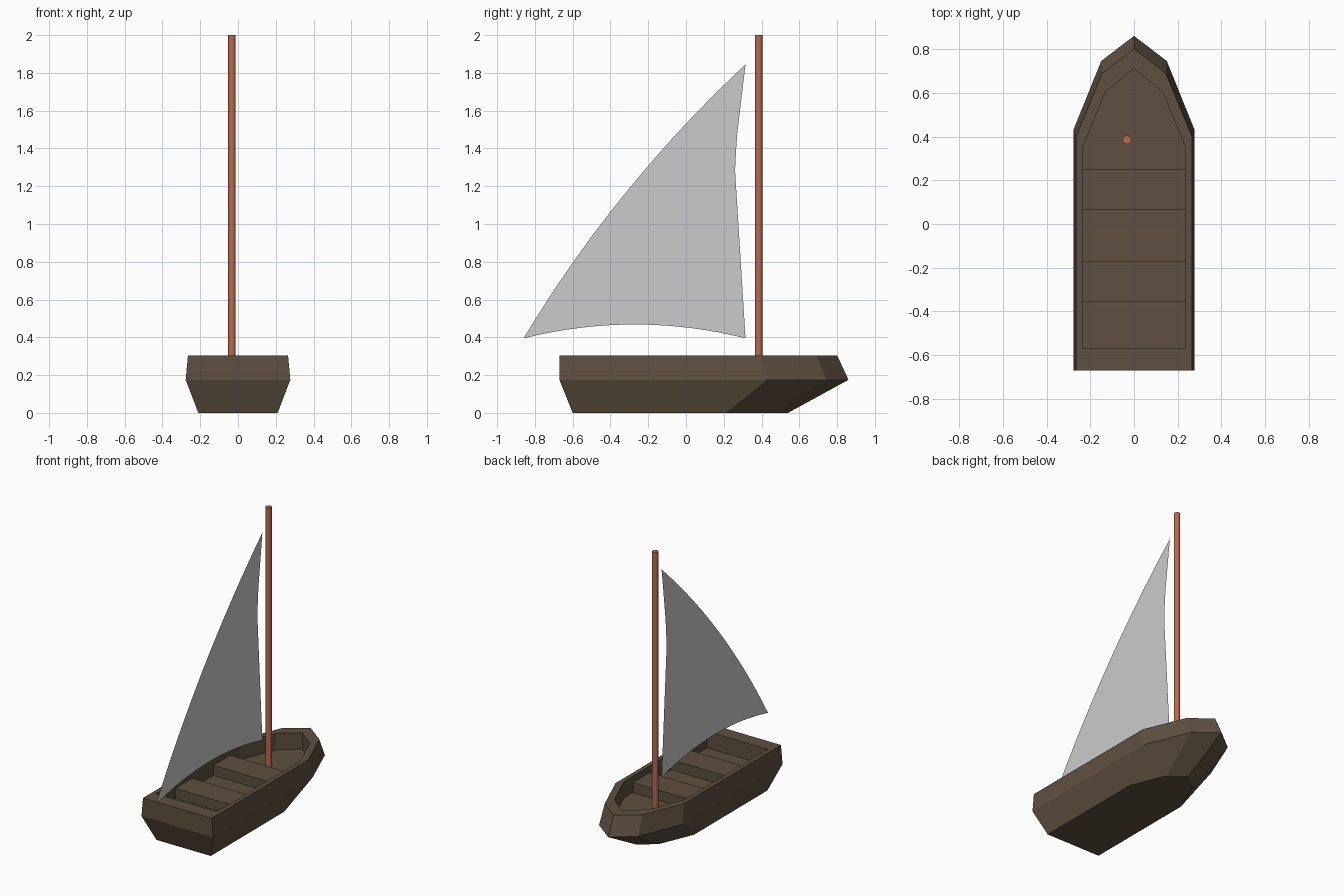
import bpy, bmesh
from mathutils import Vector

if "Cube" in bpy.data.objects:
    bpy.data.objects.remove(bpy.data.objects["Cube"])

def material(name, rgb):
    m = bpy.data.materials.new(name)
    m.diffuse_color = (*rgb, 1)
    m.use_nodes = True
    m.node_tree.nodes["Principled BSDF"].inputs["Base Color"].default_value = m.diffuse_color
    return m

wood = material("dark_wood", (0.11, 0.08, 0.05))
mast_wood = material("red_wood", (0.50, 0.14, 0.075))

def add_object(name, bm, mat=None):
    me = bpy.data.meshes.new(name)
    bm.to_mesh(me)
    bm.free()
    ob = bpy.data.objects.new(name, me)
    bpy.context.collection.objects.link(ob)
    if mat:
        me.materials.append(mat)
    return ob

# Hull: mirrored half outlines (stern, side, shoulder, bow) lofted bottom to rim to floor
FLOOR, SEAT = 0.19, 0.26
INNER = [(0.235, -0.57), (0.235, 0.35), (0.13, 0.605), (0, 0.71)]
sections = [
    (0.0, [(0.21, -0.60), (0.21, 0.21), (0.11, 0.45), (0, 0.54)]),
    (0.175, [(0.277, -0.67), (0.277, 0.43), (0.15, 0.745), (0, 0.86)]),
    (0.305, [(0.265, -0.67), (0.265, 0.40), (0.145, 0.69), (0, 0.80)]),
    (0.305, INNER),
    (FLOOR, INNER),
]
bm = bmesh.new()
rings = []
for z, half in sections:
    outline = half + [(-x, y) for x, y in reversed(half[:-1])]
    rings.append([bm.verts.new((x, y, z)) for x, y in outline])
for a, b in zip(rings, rings[1:]):
    n = len(a)
    for i in range(n):
        j = (i + 1) % n
        bm.faces.new((a[i], a[j], b[j], b[i]))
bm.faces.new(rings[0][::-1])
bm.faces.new(rings[-1])
bmesh.ops.recalc_face_normals(bm, faces=bm.faces)
add_object("hull", bm, wood)

# Bench seats across the hull
for name, y0, y1 in (("front_seat", 0.065, 0.25), ("rear_seat", -0.355, -0.17)):
    bm = bmesh.new()
    bmesh.ops.create_cube(bm, size=1)
    for v in bm.verts:
        v.co = (v.co.x * 0.47, (y0 + y1) / 2 + v.co.y * (y1 - y0),
                (FLOOR + SEAT) / 2 + v.co.z * (SEAT - FLOOR))
    add_object(name, bm, wood)

# Mast
bpy.ops.mesh.primitive_cylinder_add(vertices=16, radius=0.02, depth=2 - FLOOR,
                                    location=(-0.032, 0.385, 1 + FLOOR / 2))
mast = bpy.context.object
mast.name = "mast"
mast.data.materials.append(mast_wood)
bpy.ops.object.shade_smooth_by_angle()

# Sail: thin triangular sheet with three bowed edges
head, clew, tack = Vector((0.315, 1.845)), Vector((-0.86, 0.395)), Vector((0.315, 0.395))
bm = bmesh.new()
verts = []
STEPS = 16
for p, q, bow in ((tack, head, 0.058), (head, clew, -0.065), (clew, tack, 0.073)):
    d = (q - p).normalized()
    side = Vector((-d.y, d.x))
    for i in range(STEPS):
        t = i / STEPS
        c = p.lerp(q, t) + side * bow * 4 * t * (1 - t)
        verts.append(bm.verts.new((-0.032, c.x, c.y)))
face = bm.faces.new(verts)
bmesh.ops.triangulate(bm, faces=[face])
add_object("sail", bm)
